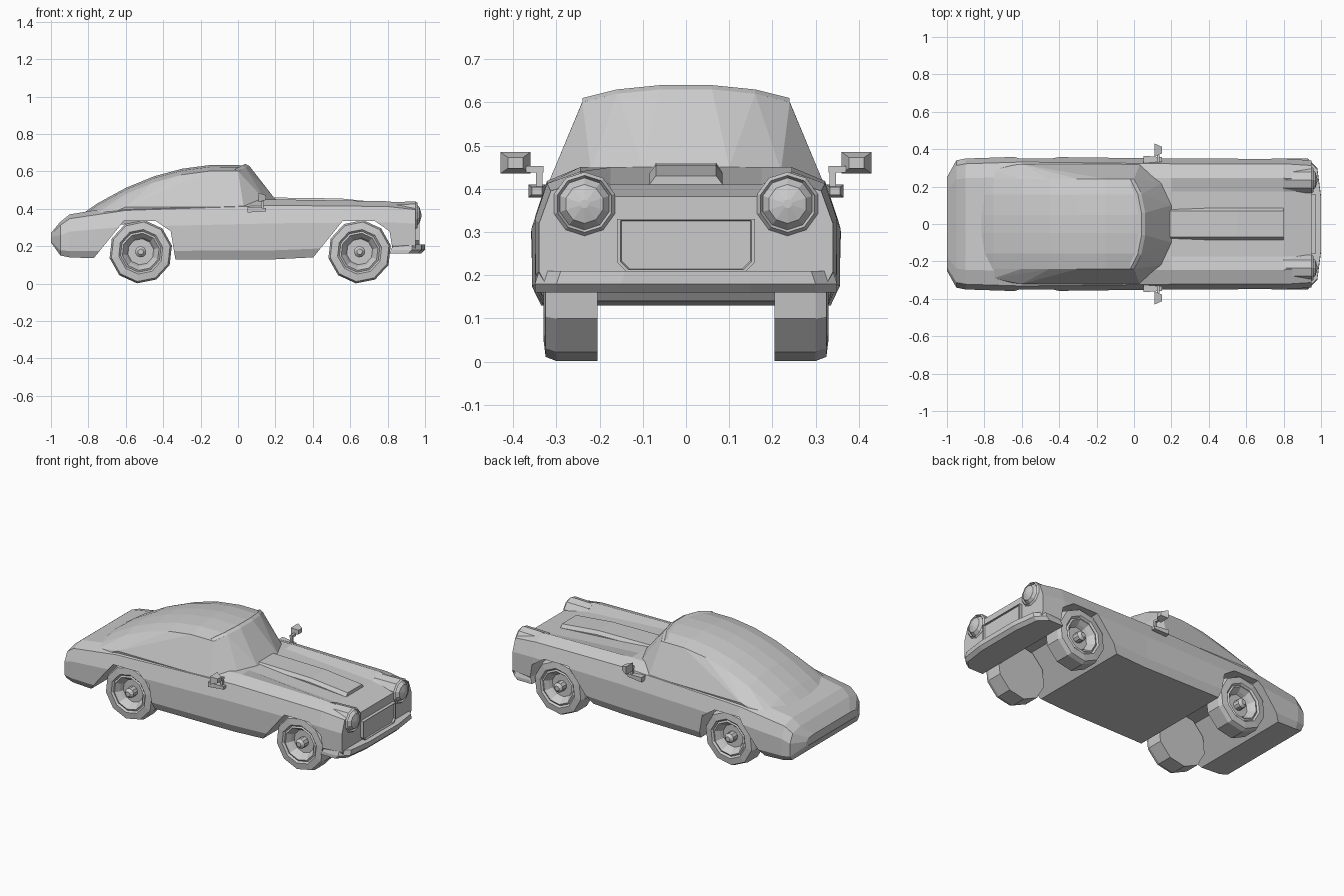
import bpy
import bmesh
from math import cos, sin, pi
from mathutils import Vector

default_cube = bpy.data.objects.get("Cube")
if default_cube:
    bpy.data.objects.remove(default_cube, do_unlink=True)

grey = (0.6, 0.6, 0.6, 1)
paint = bpy.data.materials.new("plain grey")
paint.use_nodes = True
paint.diffuse_color = grey
paint.node_tree.nodes["Principled BSDF"].inputs["Base Color"].default_value = grey

SIDES = {"left": 1, "right": -1}
AXLES = {"front": 0.65, "rear": -0.52}
AXLE_HEIGHT = 0.17
ARCH_TOP = 0.335
BELT = 0.41
EAVE_WIDTH = 0.24


def finish(bm, name):
    """Turn the bmesh into a painted object in the scene."""
    bmesh.ops.recalc_face_normals(bm, faces=bm.faces)
    mesh = bpy.data.meshes.new(name)
    bm.to_mesh(mesh)
    bm.free()
    mesh.materials.append(paint)
    part = bpy.data.objects.new(name, mesh)
    bpy.context.collection.objects.link(part)
    return part


def loft(name, rings):
    """Skin a list of equal rings and cap both ends."""
    bm = bmesh.new()
    loops = [[bm.verts.new(point) for point in ring] for ring in rings]
    count = len(loops[0])
    for near, far in zip(loops, loops[1:]):
        for i in range(count):
            j = (i + 1) % count
            bm.faces.new((near[i], near[j], far[j], far[i]))
    bm.faces.new(loops[0])
    bm.faces.new(loops[-1])
    return finish(bm, name)


def hull(name, points):
    """Wrap points in the tightest convex solid."""
    bm = bmesh.new()
    for point in points:
        bm.verts.new(point)
    result = bmesh.ops.convex_hull(bm, input=bm.verts)
    inside = {item for item in result["geom_interior"] if isinstance(item, bmesh.types.BMVert)}
    bmesh.ops.delete(bm, geom=list(inside), context="VERTS")
    return finish(bm, name)


def both_sides(points):
    return [(x, side * y, z) for side in SIDES.values() for x, y, z in points]


def lathe(name, profile, centre, axis, turn):
    """Revolve (radius, offset) pairs into a ten-sided solid along an axis."""
    rings = []
    for radius, offset in profile:
        ring = []
        for step in range(10):
            angle = turn + 2 * pi * step / 10
            across, up = radius * cos(angle), radius * sin(angle)
            local = (across, offset, up) if axis == "y" else (offset, across, up)
            ring.append(Vector(centre) + Vector(local))
        rings.append(ring)
    return loft(name, rings)


def tapered_block(name, centre, size, taper):
    """A block whose front face is scaled by taper."""
    points = []
    for end, scale in ((-1, 1), (1, taper)):
        for across in (-scale, scale):
            for up in (-scale, scale):
                half = [length * sign / 2 for length, sign in zip(size, (end, across, up))]
                points.append(Vector(centre) + Vector(half))
    return hull(name, points)


# Lower body: each cross-section follows from width, underside and fender height
def body_ring(x, width, bottom, top):
    height = top - bottom
    bonnet_dip = max(0, x - 0.2) * 0.05
    half = [
        (width * 0.94, bottom),
        (width, bottom + height * 0.15),
        (width, bottom + height * 0.6),
        (width * 0.92, bottom + height * 0.9),
        (width * 0.7, top),
        (width * 0.5, top - bonnet_dip),
    ]
    left = [(x, y, z) for y, z in half]
    return left + [(x, -y, z) for y, z in reversed(half)]


stations = [
    (-1, 0.25, 0.22, 0.27),
    (-0.95, 0.34, 0.15, 0.33),
    (-0.9, 0.35, 0.14, 0.37),
    (-0.6, 0.36, 0.13, 0.42),
    (0.2, 0.35, 0.13, 0.45),
    (0.8, 0.35, 0.16, 0.44),
    (0.95, 0.34, 0.17, 0.42),
]
body = loft("body", [body_ring(*station) for station in stations])

# Wheel arches cut right through the body, sloping on the rearward side
arch = [(-0.28, 0.1), (-0.09, ARCH_TOP), (0.08, ARCH_TOP), (0.16, 0.28), (0.19, 0.1)]
for end, axle in AXLES.items():
    cutter = loft(end + "_arch_cutter", [[(axle + x, y, z) for x, z in arch] for y in (-1, 1)])
    cutter.hide_render = True
    cutter.hide_set(True)
    cut = body.modifiers.new(end + "_arch", "BOOLEAN")
    cut.operation = "DIFFERENCE"
    cut.solver = "EXACT"
    cut.object = cutter


# Fastback cabin: the roof ridge is a parabola from tail to windscreen
def ridge(x):
    return 0.636 - 0.46 * (x + 0.08) ** 2


cabin = []
for step in range(7):
    x = -0.15 * step
    eave = ridge(x) - 0.032
    cabin += [
        (x, 0.32 if step < 5 else 0.29, min(BELT, eave - 0.02)),
        (x, EAVE_WIDTH, eave),
        (x, EAVE_WIDTH * 0.66, ridge(x) - 0.01),
        (x, EAVE_WIDTH * 0.2, ridge(x)),
    ]

# Wrapped windscreen: bowed header above a bowed base
header = [(0, EAVE_WIDTH, 0.6), (0.04, 0.16, 0.62), (0.06, 0.06, 0.63)]
screen_base = [(0.03, 0.32, BELT), (0.15, 0.22, 0.44), (0.2, 0.1, 0.45)]
hull("cabin", both_sides(cabin + header + screen_base))

# Thin roof lip above the windscreen
lip = header + [(x - 0.02, y, z + 0.01) for x, y, z in header]
hull("roof_lip", both_sides(lip))

# Low bulge along the bonnet
bulge = []
for x, crest in ((0.18, 0.46), (0.55, 0.455), (0.8, 0.43)):
    bulge += [(x, 0.07, crest), (x, 0.085, crest - 0.02), (x, 0.085, crest - 0.05)]
hull("bonnet_bulge", both_sides(bulge))

# Grille: a raised rim around a recessed panel
upper = [(-0.16, 0.06), (0.16, 0.06)]
lower = [(0.16, -0.04), (0.14, -0.06), (-0.14, -0.06), (-0.16, -0.04)]
rim = []
for x, scale in ((0.94, 1), (0.97, 1), (0.97, 0.95), (0.96, 0.93)):
    rim.append([(x, y * scale, 0.27 + z * scale) for y, z in upper + lower])
loft("grille", rim)

# Front bumper with swept-back ends
bumper = []
for x, y in ((0.83, 0.35), (0.93, 0.35), (0.98, 0.3), (1, 0.15)):
    bumper += [(x - 0.02, y, 0.16), (x, y, 0.18), (x, y - 0.01, 0.21)]
hull("front_bumper", both_sides(bumper))

# Headlights with a faceted lens
lamp = [(0.07, -0.15), (0.074, 0), (0.066, 0.01), (0.06, 0), (0.045, 0.02), (0.01, 0.03)]

# Wheels: flat inner face, bevelled tyre, stepped rim and hub
tyre = [(0.01, 0.205), (0.17, 0.205), (0.17, 0.3), (0.16, 0.325), (0.12, 0.33)]
rim_steps = [(0.11, 0.32), (0.1, 0.325), (0.08, 0.3), (0.07, 0.28)]
hub = [(0.03, 0.28), (0.03, 0.32), (0.015, 0.335), (0.005, 0.335)]

for side, sign in SIDES.items():
    lathe(side + "_headlight", lamp, (0.95, sign * 0.235, 0.365), "x", pi / 10)
    for end, axle in AXLES.items():
        wheel = [(radius, sign * offset) for radius, offset in tyre + rim_steps + hub]
        lathe(f"{end}_{side}_wheel", wheel, (axle, 0, AXLE_HEIGHT), "y", 0.2)

    # Wing mirror on a bent arm
    tapered_block(side + "_mirror", (0.13, sign * 0.395, 0.46), (0.04, 0.07, 0.05), 0.5)
    tapered_block(side + "_mirror_arm", (0.13, sign * 0.35, 0.445), (0.015, 0.04, 0.015), 1)
    tapered_block(side + "_mirror_stem", (0.13, sign * 0.34, 0.42), (0.015, 0.015, 0.06), 1)
    tapered_block(side + "_mirror_foot", (0.1, sign * 0.345, 0.395), (0.1, 0.04, 0.03), 0.6)
